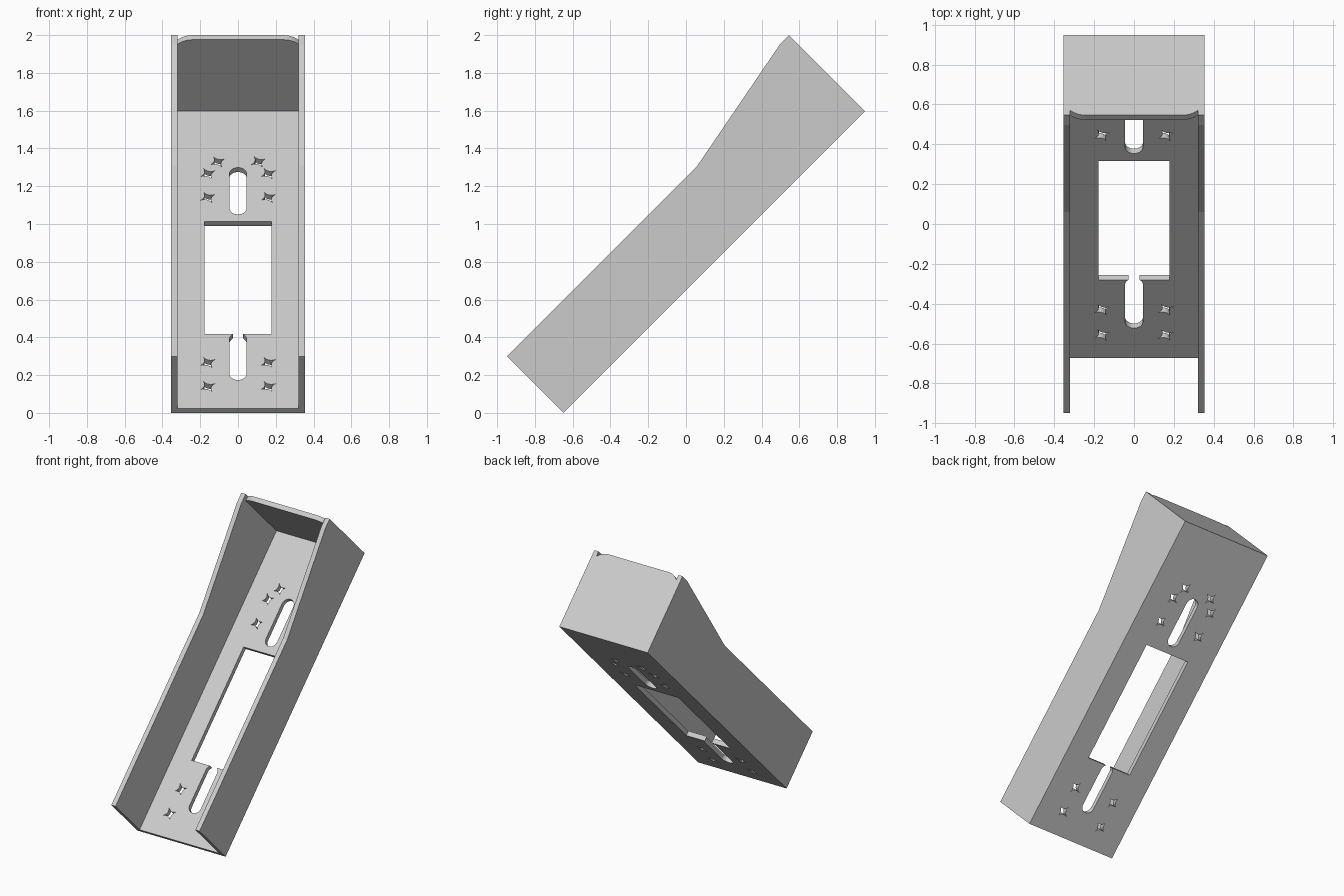
import bpy
import bmesh
from math import radians, sin, cos, acos, pi
from mathutils import Matrix, Vector

cube = bpy.data.objects.get("Cube")
if cube:
    bpy.data.objects.remove(cube, do_unlink=True)

# Bracket dimensions, measured along its own tilted axes
HALF_W, T = 0.355, 0.034
INNER = HALF_W - T
LENGTH, LOW, HIGH = 2.259, 0.424, 0.569
FRAME = Matrix.Translation((0, -0.649, 0)) @ Matrix.Rotation(radians(45), 4, 'X')

steel = bpy.data.materials.new("plain_grey")
steel.use_nodes = True
grey = (0.6, 0.6, 0.6, 1)
steel.diffuse_color = grey
steel.node_tree.nodes["Principled BSDF"].inputs["Base Color"].default_value = grey


def arc(cx, cy, r, start, end, n=12):
    return [(cx + r * cos(start + (end - start) * i / n),
             cy + r * sin(start + (end - start) * i / n)) for i in range(n + 1)]


def axes(x, y, z, origin):
    m = Matrix((x, y, z)).transposed().to_4x4()
    m.translation = Vector(origin)
    return m


def plate(name, loops, matrix):
    """Flat sheet from an outline followed by hole outlines."""
    curve = bpy.data.curves.new(name, 'CURVE')
    curve.dimensions = '2D'
    curve.fill_mode = 'BOTH'
    curve.extrude = T / 2
    for loop in loops:
        spline = curve.splines.new('POLY')
        spline.points.add(len(loop) - 1)
        for point, (x, y) in zip(spline.points, loop):
            point.co = (x, y, 0, 1)
        spline.use_cyclic_u = True
    temp = bpy.data.objects.new(name + "_outline", curve)
    bpy.context.collection.objects.link(temp)
    graph = bpy.context.evaluated_depsgraph_get()
    mesh = bpy.data.meshes.new_from_object(temp.evaluated_get(graph))
    bpy.data.objects.remove(temp, do_unlink=True)
    bm = bmesh.new()
    bm.from_mesh(mesh)
    bmesh.ops.remove_doubles(bm, verts=bm.verts, dist=0.0001)
    bmesh.ops.recalc_face_normals(bm, faces=bm.faces)
    for f in bm.faces:
        f.smooth = False
    bm.to_mesh(mesh)
    bm.free()
    mesh.materials.clear()
    mesh.materials.append(steel)
    obj = bpy.data.objects.new(name, mesh)
    obj.matrix_world = FRAME @ matrix
    bpy.context.collection.objects.link(obj)


def star(cx, cy, r=0.046, pinch=0.014, n=6):
    """Four-pointed hole with inward curved sides."""
    corners = [Vector((cx + r * cos(radians(a)), cy + r * sin(radians(a))))
               for a in (30, 120, 210, 300)]
    centre, pts = Vector((cx, cy)), []
    for i, a in enumerate(corners):
        b = corners[(i + 1) % 4]
        inward = (centre - (a + b) / 2).normalized()
        for k in range(n):
            t = k / n
            pts.append(tuple(a.lerp(b, t) + inward * pinch * 4 * t * (1 - t)))
    return pts


# Base plate: keyhole window, slot and star holes
R = 0.045
NECK = 0.027
WIN_X, WIN_LOW, WIN_HIGH = 0.177, 0.556, 1.40
turn = acos(NECK / R)
keyhole = arc(0, 0.257, R, pi, 2 * pi) + arc(0, 0.52, R, 0, turn, 6)
keyhole[-1] = (NECK, WIN_LOW)
keyhole += [(WIN_X, WIN_LOW), (WIN_X, WIN_HIGH), (-WIN_X, WIN_HIGH),
            (-WIN_X, WIN_LOW), (-NECK, WIN_LOW)]
keyhole += arc(0, 0.52, R, pi - turn, pi, 6)[1:]
slot = arc(0, 1.497, R, pi, 2 * pi) + arc(0, 1.758, R, 0, pi)
stars = [star(side * x, u) for side in (-1, 1)
         for x, u in ((0.16, 0.163), (0.16, 0.343), (0.16, 1.58),
                      (0.16, 1.757), (0.108, 1.846))]
outline = [(-INNER, 0), (INNER, 0), (INNER, LENGTH - T), (-INNER, LENGTH - T)]
plate("base_plate", [outline, keyhole, slot] + stars,
      Matrix.Translation((0, 0, T / 2)))

# Side walls, rising towards the closed end
profile = [(0, 0), (LENGTH, 0), (LENGTH, HIGH), (2.19, HIGH), (1.428, LOW), (0, LOW)]
for name, side in (("left_wall", 1), ("right_wall", -1)):
    plate(name, [profile],
          axes((0, 1, 0), (0, 0, 1), (1, 0, 0), (side * (HALF_W - T / 2), 0, 0)))

# End wall with rounded upper corners
CR, CX = 0.11, 0.24
sweep = acos((INNER - CX) / CR)
end = [(-INNER, 0), (INNER, 0)]
end += arc(CX, HIGH - CR, CR, sweep, pi / 2, 8)
end += arc(-CX, HIGH - CR, CR, pi / 2, pi - sweep, 8)
plate("end_wall", [end],
      axes((1, 0, 0), (0, 0, 1), (0, -1, 0), (0, LENGTH - T / 2, 0)))
